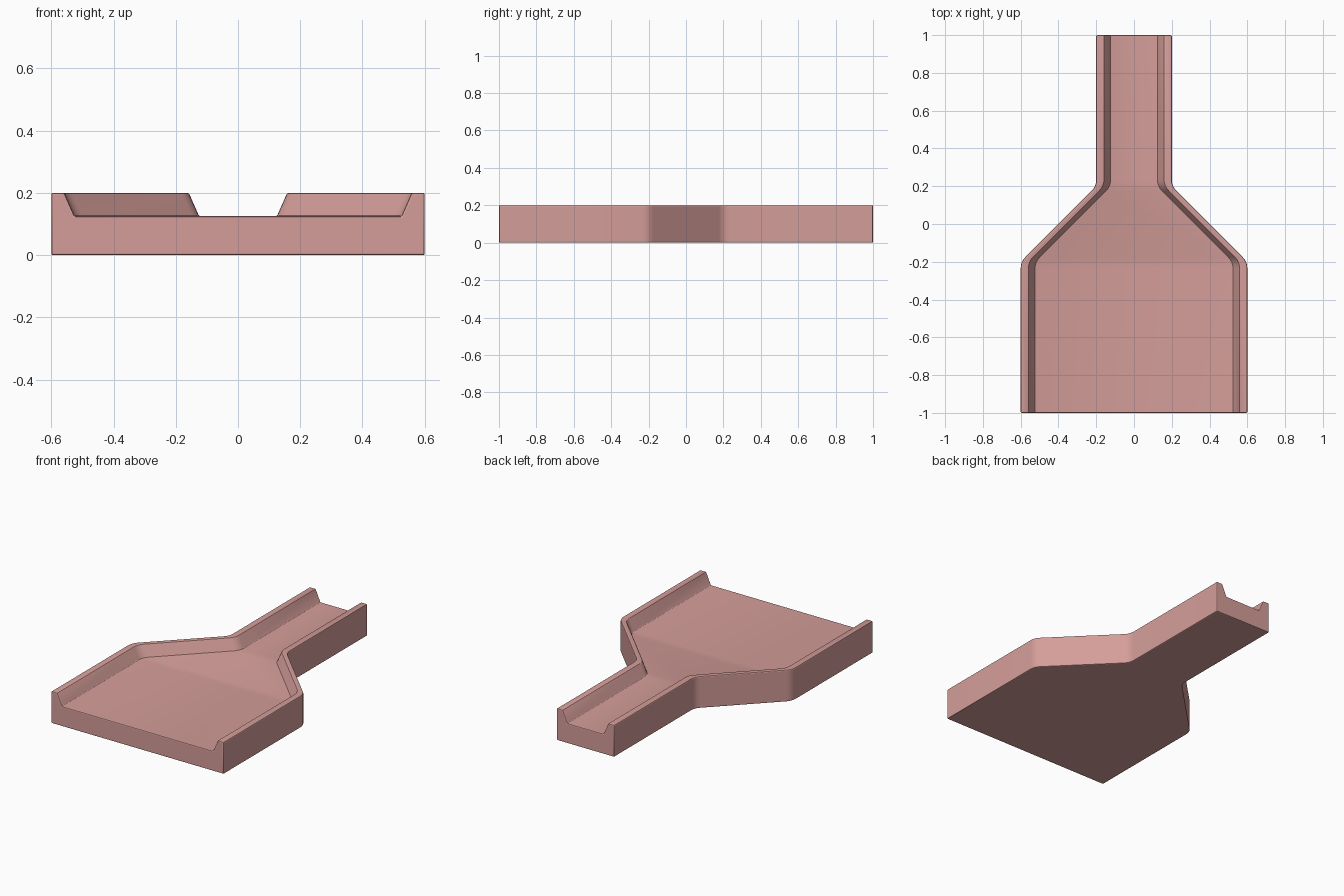
import bpy
import bmesh
import math
from mathutils import Vector

cube = bpy.data.objects.get("Cube")
if cube:
    bpy.data.objects.remove(cube, do_unlink=True)

clay = bpy.data.materials.new("dusty pink")
clay.use_nodes = True
colour = (0.66, 0.34, 0.32, 1)
clay.diffuse_color = colour
clay.node_tree.nodes["Principled BSDF"].inputs["Base Color"].default_value = colour


def rounded_path(points, radius, steps):
    """Plan outline with each inner corner replaced by a soft curve."""
    path = [points[0]]
    for before, corner, after in zip(points, points[1:], points[2:]):
        start = corner + (before - corner).normalized() * radius
        end = corner + (after - corner).normalized() * radius
        for i in range(steps + 1):
            t = i / steps
            path.append(start.lerp(corner, t).lerp(corner.lerp(end, t), t))
    path.append(points[-1])
    return path


# Right-hand edge of the tray in plan: wide pan, funnel, narrow chute
outline = [Vector(p) for p in ((0.6, -1), (0.6, -0.2), (0.2, 0.2), (0.2, 1))]
stations = rounded_path(outline, 0.035, 4)

# Half section, as distance in from the outer edge and height
section = [(0, 0), (0, 0.2), (0.042, 0.2), (0.075, 0.125)]


def ring(bm, half_width, y):
    right = [(half_width - inset, z) for inset, z in section]
    left = [(-x, z) for x, z in reversed(right)]
    return [bm.verts.new((x, y, z)) for x, z in right + left]


# Loft the section along the stations and cap both ends
bm = bmesh.new()
rings = [ring(bm, p.x, p.y) for p in stations]
for a, b in zip(rings, rings[1:]):
    for i in range(len(a)):
        j = (i + 1) % len(a)
        bm.faces.new((a[i], a[j], b[j], b[i]))
bm.faces.new(rings[0])
bm.faces.new(rings[-1])
bmesh.ops.recalc_face_normals(bm, faces=bm.faces)

# Ease the lengthwise edges and the upright end corners
edges = [e for e in bm.edges if e.calc_face_angle(0) > math.radians(40)]
bmesh.ops.bevel(bm, geom=edges, offset=0.006, offset_type='OFFSET',
                segments=2, profile=0.5, affect='EDGES', clamp_overlap=True)
bmesh.ops.recalc_face_normals(bm, faces=bm.faces)

mesh = bpy.data.meshes.new("funnel_tray")
bm.to_mesh(mesh)
bm.free()
mesh.materials.append(clay)
tray = bpy.data.objects.new("funnel_tray", mesh)
bpy.context.collection.objects.link(tray)

# Smooth the curved corners while keeping the rims crisp
bpy.ops.object.select_all(action='DESELECT')
tray.select_set(True)
bpy.context.view_layer.objects.active = tray
bpy.ops.object.shade_smooth_by_angle(angle=math.radians(20))
